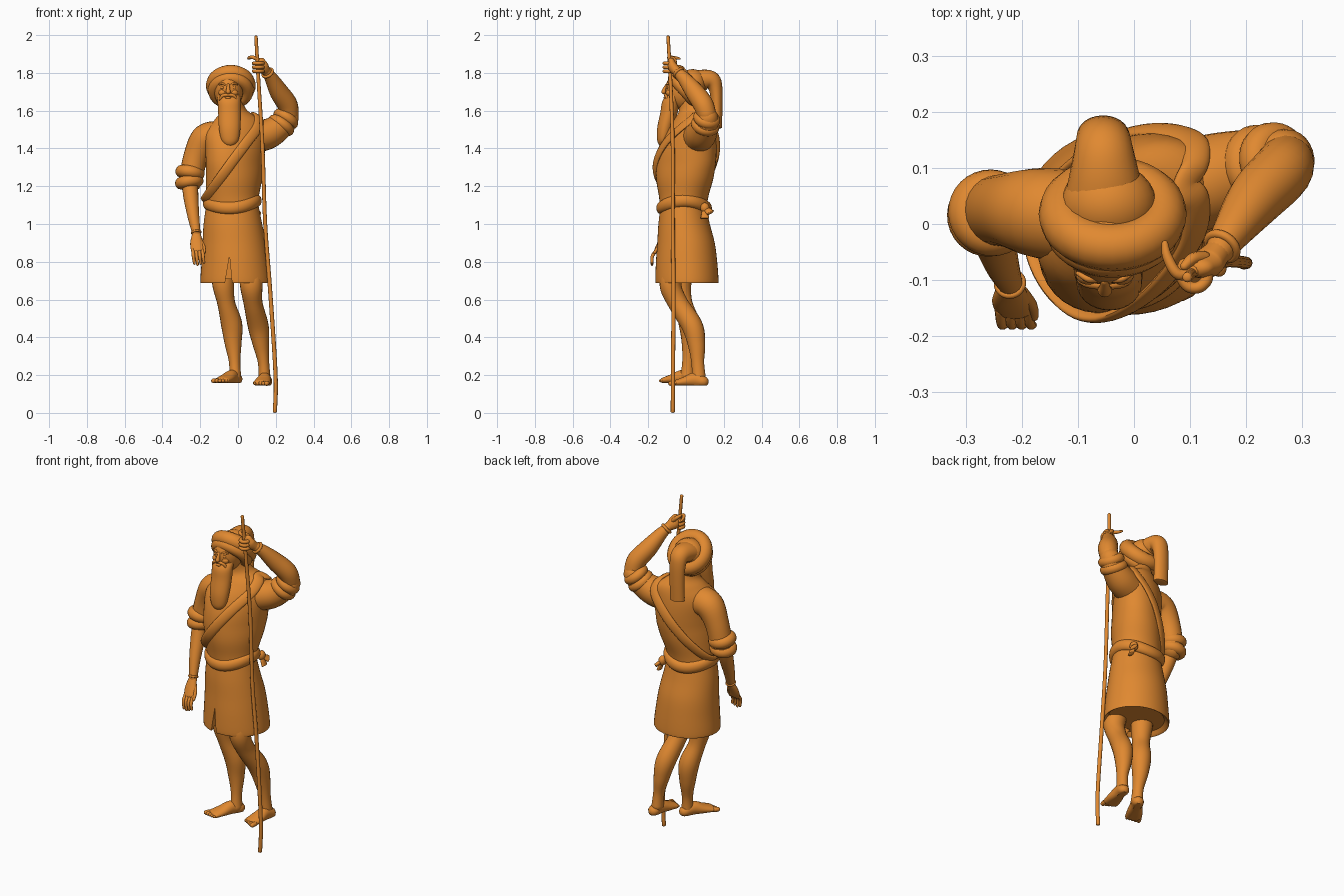
import bpy, bmesh
from math import sin, cos, pi, radians
from mathutils import Vector as V

if "Cube" in bpy.data.objects:
    bpy.data.objects.remove(bpy.data.objects["Cube"])

mat = bpy.data.materials.new("orange_clay")
mat.diffuse_color = (0.75, 0.25, 0.03, 1)
mat.use_nodes = True
mat.node_tree.nodes["Principled BSDF"].inputs["Base Color"].default_value = mat.diffuse_color
X, Y, Z = V((1, 0, 0)), V((0, 1, 0)), V((0, 0, 1))


def finish(name, bm):
    bmesh.ops.recalc_face_normals(bm, faces=bm.faces)
    me = bpy.data.meshes.new(name)
    bm.to_mesh(me)
    bm.free()
    me.materials.append(mat)
    ob = bpy.data.objects.new(name, me)
    bpy.context.collection.objects.link(ob)
    return ob


def spline(st, closed=False, steps=6):
    """Catmull-Rom through stations (x, y, z, radius_a[, radius_b])."""
    st = [tuple(s) + (s[3],) * (5 - len(s)) for s in st]
    n, out = len(st), []
    get = lambda i: st[i % n] if closed else st[max(0, min(n - 1, i))]
    for i in range(n if closed else n - 1):
        p = [get(i + k) for k in (-1, 0, 1, 2)]
        for s in range(steps):
            t = s / steps
            out.append([0.5 * (2*b + (c-a)*t + (2*a-5*b+4*c-d)*t*t + (3*b-a-3*c+d)*t**3)
                        for a, b, c, d in zip(*p)])
    return out if closed else out + [list(st[-1])]


def sweep(name, st, ref=Y, closed=False, level=False, dome=1.0, sides=20, floor=None):
    """Skin elliptical rings along a smooth path."""
    pts = spline(st, closed)
    n, rings = len(pts), []
    for i, p in enumerate(pts):
        q, r = (pts[i-1], pts[(i+1) % n]) if closed else (pts[max(i-1, 0)], pts[min(i+1, n-1)])
        t = Z if level else (V(r[:3]) - V(q[:3])).normalized()
        u = X if level else ref.cross(t).normalized()
        rings.append((V(p[:3]), t, u, t.cross(u), p[3], p[4]))
    if not closed and not level and dome:
        for end, sg in ((0, -1), (-1, 1)):
            c, t, u, v, a, b = rings[end]
            for ang in (30, 58, 80):
                k = radians(ang)
                ring = (c + t*sg*dome*min(a, b)*sin(k), t, u, v, a*cos(k), b*cos(k))
                rings.insert(0, ring) if end == 0 else rings.append(ring)
    bm = bmesh.new()
    loops = []
    for c, t, u, v, a, b in rings:
        loop = []
        for j in range(sides):
            co = c + u*a*cos(2*pi*j/sides) + v*b*sin(2*pi*j/sides)
            if floor is not None:
                co.z = max(co.z, floor)
            loop.append(bm.verts.new(co))
        loops.append(loop)
    for i in range(len(loops) if closed else len(loops) - 1):
        A, B = loops[i], loops[(i+1) % len(loops)]
        for j in range(sides):
            k = (j+1) % sides
            bm.faces.new((A[j], A[k], B[k], B[j]))
    if not closed:
        bm.faces.new(loops[0])
        bm.faces.new(loops[-1])
    return finish(name, bm)


def ball(name, loc, size, rot=(0, 0, 0)):
    bpy.ops.mesh.primitive_uv_sphere_add(segments=24, ring_count=14, location=loc, rotation=rot)
    ob = bpy.context.object
    ob.name, ob.scale = name, size
    ob.data.materials.append(mat)


def roll(name, loc, axis, R, r):
    bpy.ops.mesh.primitive_torus_add(location=loc, major_radius=R, minor_radius=r, major_segments=32,
                                     minor_segments=14, rotation=V(axis).to_track_quat('Z', 'Y').to_euler())
    ob = bpy.context.object
    ob.name = name
    ob.data.materials.append(mat)
    return ob


def twist(ob):
    """Turn the chest: the raised-arm side sits further back."""
    for v in ob.data.vertices:
        v.co.y += .28 * min(1, max(0, (v.co.z - 1.1) / .22)) * (v.co.x + .02)


# Tunic body
body = [(-.03, -.015, 1.05, .14, .12), (-.03, -.012, 1.14, .14, .13), (-.02, -.006, 1.25, .15, .15),
        (-.015, .004, 1.38, .157, .15), (-.012, .02, 1.48, .16, .13), (0, .035, 1.55, .125, .10),
        (-.02, .035, 1.60, .07, .07), (-.035, .02, 1.66, .055, .06)]
twist(sweep("tunic", body, level=True, sides=40))

# Skirt with recessed underside and a small front slit
skirt = sweep("skirt", [(-.03, -.015, 1.09, .14, .12), (-.027, -.01, 1.0, .155, .136), (-.02, 0, .9, .168, .152),
                        (-.015, .003, .8, .178, .162), (-.012, .005, .70, .187, .167), (-.012, .005, .69, .18, .16),
                        (-.012, .005, .71, .16, .14)], level=True, sides=48)
bm = bmesh.new()
front, back = [[bm.verts.new((x, y, z)) for x, z in ((-.045, .83), (-.075, .65), (-.028, .65))]
               for y in (-.25, -.11)]
bm.faces.new(front)
bm.faces.new(back)
for i in range(3):
    bm.faces.new((front[i], front[i-2], back[i-2], back[i]))
cutter = finish("slit_cutter", bm)
cutter.hide_render = True
mod = skirt.modifiers.new("slit", 'BOOLEAN')
mod.operation, mod.object = 'DIFFERENCE', cutter
bpy.context.view_layer.objects.active = skirt
bpy.ops.object.modifier_apply(modifier="slit")
bpy.data.objects.remove(cutter)

# Belt, knot and its tails
turn = [2*pi*i/16 for i in range(16)]
sweep("belt", [(-.03 + .13*cos(t), -.01 + .122*sin(t), 1.085 + .03*cos(t)**2 + .008*cos(t), .025, .033)
               for t in turn], ref=Z, closed=True)
ball("belt_knot", (.085, .10, 1.085), (.022, .024, .028))
for i, (dx, dy, dz) in enumerate(((.025, .03, -.025), (.02, .0, -.055))):
    sweep("belt_tail_%d" % i, [(.085, .10, 1.085, .01, .012), (.085 + dx*.5, .10 + dy*.5, 1.085 + dz*.5, .011, .018),
                               (.085 + dx, .10 + dy, 1.085 + dz, .010, .023)], dome=.3)

# Diagonal sash following the tunic surface
prof = spline(body)


def sash_point(t):
    z = 1.35 + .225*cos(t)
    p = min(prof, key=lambda s: abs(s[2] - z))
    return (p[0] + (p[3] + .004)*cos(t), p[1] + (p[4] + .004)*sin(t), z, .012, .027)


twist(sweep("sash", [sash_point(t) for t in turn], ref=V((-.225, 0, .15)).normalized(), closed=True))

# Head, face and beard
ball("head", (-.05, -.015, 1.71), (.078, .094, .105))
sweep("nose", [(-.052, -.102, 1.737, .007), (-.052, -.113, 1.715, .01), (-.052, -.118, 1.70, .013)], sides=12)
for s, side in ((-1, "right"), (1, "left")):
    x = -.052 + s*.03
    ball("eye_" + side, (x, -.097, 1.722), (.011, .006, .007))
    ball("cheek_" + side, (x, -.09, 1.695), (.022, .018, .018))
    sweep("brow_" + side, [(x - s*.014, -.10, 1.737, .005), (x, -.098, 1.743, .006), (x + s*.018, -.088, 1.738, .004)],
          ref=Z, sides=10)
    sweep("moustache_" + side, [(-.052, -.110, 1.684, .008), (x, -.105, 1.679, .009), (x + s*.014, -.10, 1.66, .006)],
          ref=Z, sides=10)
ball("lip", (-.052, -.11, 1.668), (.016, .01, .007))
sweep("beard", [(-.05, -.055, 1.69, .06, .04), (-.047, -.078, 1.65, .061, .047), (-.045, -.09, 1.59, .06, .046),
                (-.044, -.11, 1.51, .057, .042), (-.043, -.12, 1.45, .047, .033), (-.043, -.125, 1.422, .028, .02),
                (-.043, -.125, 1.412, .008, .006)], level=True, sides=28)

# Turban: two tilted rolls, dome and hanging tail
for i, (dy, dz, R, r) in enumerate(((0, 0, .089, .043), (-.022, -.026, .086, .035))):
    roll("turban_roll_%d" % i, (-.038, .018 + dy, 1.733 + dz), (0, .75, .66), R, r)
ball("turban_dome", (-.045, .035, 1.745), (.085, .075, .075))
sweep("turban_tail", [(-.052, .03, 1.75, .055, .075), (-.053, .09, 1.763, .054, .062), (-.054, .135, 1.757, .05, .052),
                      (-.055, .157, 1.715, .036, .047), (-.055, .163, 1.62, .03, .044), (-.055, .16, 1.51, .03, .045)],
      ref=X, dome=.15, sides=24)

# Lowered right arm with rolled sleeve, bracelet and hand
sweep("right_sleeve", [(-.09, .01, 1.46, .085), (-.17, .02, 1.45, .08), (-.222, .025, 1.36, .066),
                       (-.252, .022, 1.23, .063)], sides=24)
for i in range(2):
    roll("right_sleeve_roll_%d" % i, (-.254 - .004*i, .02 - .003*i, 1.272 - .05*i), (-.15 + .3*i, -.15, -1),
         .044, .034 - .002*i)
sweep("right_forearm", [(-.255, .015, 1.24, .044), (-.25, -.02, 1.15, .04), (-.236, -.07, 1.04, .031),
                        (-.22, -.108, .95, .022)])
roll("right_bracelet", (-.221, -.106, .956), (.1, -.4, -1), .023, .006)
sweep("right_palm", [(-.22, -.108, .95, .022, .018), (-.219, -.135, .90, .034, .016), (-.214, -.155, .86, .034, .014)])
for i in range(4):
    x = -.239 + .017*i
    sweep("right_finger_%d" % i, [(x, -.153, .865, .0095), (x + .003, -.178, .83, .009),
                                  (x + .008, -.18, .785 + .006*abs(i - 1), .007)], sides=10)
sweep("right_thumb", [(-.2, -.12, .915, .011), (-.182, -.145, .88, .01), (-.178, -.165, .85, .008)], sides=10)

# Raised left arm with rolled sleeve, bracelet and hand
sweep("left_sleeve", [(.09, .065, 1.46, .085), (.165, .085, 1.48, .08), (.235, .105, 1.525, .066),
                      (.265, .114, 1.56, .057)], sides=24)
for i in range(2):
    roll("left_sleeve_roll_%d" % i, (.228 + .025*i, .102 + .008*i, 1.522 + .035*i), (.55, .25, .8), .048 - .004*i, .029)
sweep("left_forearm", [(.272, .11, 1.58, .05), (.26, .09, 1.635, .054), (.217, .045, 1.70, .05),
                       (.177, -.01, 1.77, .036), (.15, -.05, 1.81, .025)])
roll("left_bracelet", (.157, -.04, 1.80), (-.45, -.6, .65), .028, .008)
sweep("left_palm", [(.15, -.05, 1.81, .024), (.13, -.07, 1.83, .034, .026), (.115, -.078, 1.86, .028, .018)])
for i in range(3):
    z = 1.805 + .021*i
    sweep("left_finger_%d" % i, [(.108 + .024*cos(a), -.088 + .026*sin(a), z + .004, .0105)
                                 for a in (.3, -.5, -1.3, -2.1, -3, -3.8)], ref=Z, sides=10)
sweep("left_index_finger", [(.115, -.08, 1.865, .011), (.08, -.09, 1.882, .010), (.06, -.06, 1.88, .009),
                            (.055, -.035, 1.876, .006)], ref=Z, sides=10)
sweep("left_thumb", [(.125, -.06, 1.85, .012), (.105, -.062, 1.87, .011), (.09, -.075, 1.882, .008)], ref=Z, sides=10)

# Legs
sweep("right_leg", [(-.08, -.02, .78, .062, .062), (-.078, -.03, .68, .058, .058), (-.062, -.015, .58, .047, .049),
                    (-.034, .018, .47, .056, .056), (-.026, .022, .37, .045, .045), (-.018, .012, .27, .03, .032),
                    (-.015, .006, .19, .032, .036)])
sweep("left_leg", [(.065, -.055, .78, .06, .06), (.07, -.082, .68, .06, .058), (.08, -.042, .58, .05, .053),
                   (.107, .033, .46, .055, .056), (.122, .056, .36, .043, .046), (.135, .062, .27, .03, .034),
                   (.14, .068, .19, .032, .036)])

# Bare feet with toes
for side, heel, toe, base in (("right", (-.008, .025), (-.09, -.115), .158), ("left", (.15, .09), (.122, -.055), .144)):
    h, t = V(heel), V(toe)
    d = (t - h).normalized()
    w = V((-d.y, d.x))
    st = [(*h.lerp(t, f), base + c, a, b) for f, c, a, b in
          ((0, .022, .032, .03), (.3, .032, .034, .038), (.65, .022, .043, .027), (.95, .014, .046, .018))]
    sweep(side + "_foot", st, ref=Z, floor=base)
    for i in range(5):
        p = t + w*(.034 - .017*i)*(1 if side == "left" else -1) - d*.004*i
        r = .013 - .0013*i
        sweep("%s_toe_%d" % (side, i), [(*p, base + .013, r), (*(p + d*.02), base + .012, r)], ref=Z, sides=10)

# Long staff
sweep("staff", [(.195, -.07, .006, .011), (.199, -.069, .2, .011), (.17, -.066, .65, .011), (.144, -.07, 1.0, .0105),
                (.13, -.07, 1.4, .0105), (.109, -.082, 1.75, .010), (.095, -.095, 1.993, .009)], dome=.5, sides=12)

# Smooth shading, keeping real edges sharp
bpy.ops.object.select_all(action='SELECT')
bpy.context.view_layer.objects.active = skirt
bpy.ops.object.shade_smooth_by_angle(angle=radians(40))
